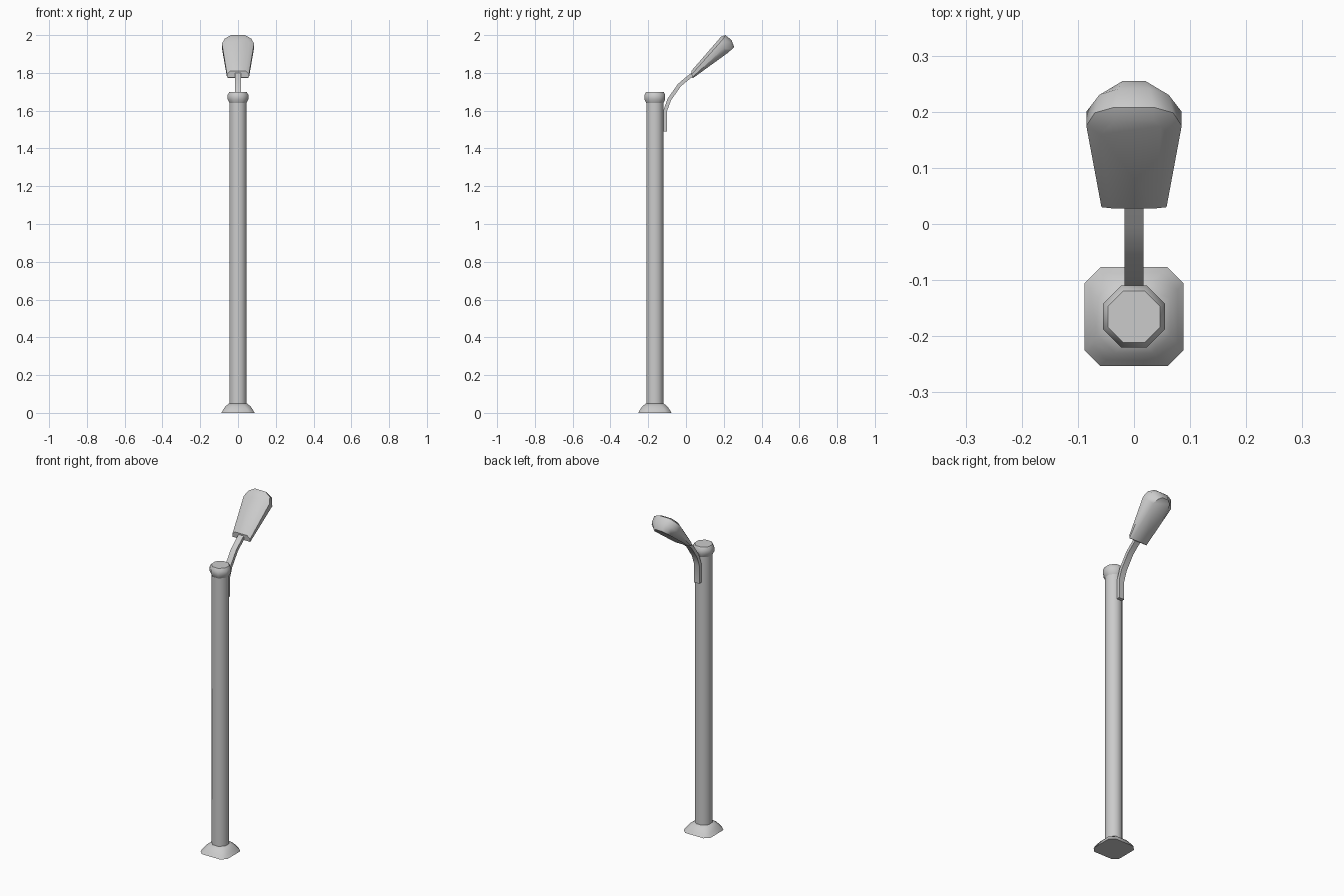
import bpy
import math
from mathutils import Vector

if "Cube" in bpy.data.objects:
    bpy.data.objects.remove(bpy.data.objects["Cube"])

POLE_Y = -0.165


def loft(name, rings, smooth=46):
    """Skin a list of equal-length rings and cap both ends."""
    n = len(rings[0])
    verts = [v for r in rings for v in r]
    faces = [tuple(range(n))[::-1],
             tuple((len(rings) - 1) * n + i for i in range(n))]
    for k in range(len(rings) - 1):
        for i in range(n):
            j = (i + 1) % n
            faces.append((k*n + i, k*n + j, (k+1)*n + j, (k+1)*n + i))
    me = bpy.data.meshes.new(name)
    me.from_pydata(verts, [], faces)
    ob = bpy.data.objects.new(name, me)
    bpy.context.collection.objects.link(ob)
    bpy.ops.object.select_all(action='DESELECT')
    bpy.context.view_layer.objects.active = ob
    ob.select_set(True)
    bpy.ops.object.mode_set(mode='EDIT')
    bpy.ops.mesh.select_all(action='SELECT')
    bpy.ops.mesh.normals_make_consistent(inside=False)
    bpy.ops.object.mode_set(mode='OBJECT')
    bpy.ops.object.shade_smooth_by_angle(angle=math.radians(smooth))
    return ob


def octagon(half, flat, z):
    """Chamfered square: half width, half length of the straight sides."""
    a, b = half, flat
    pts = [(a, -b), (a, b), (b, a), (-b, a), (-a, b), (-a, -b), (-b, -a), (b, -a)]
    return [(x, y + POLE_Y, z) for x, y in pts]


def regular(half, z):
    return octagon(half, half * math.tan(math.pi / 8), z)


# Foot plate: chamfered square narrowing to the pole
loft("base", [octagon(0.088, 0.060, 0), octagon(0.078, 0.048, 0.018),
              octagon(0.065, 0.034, 0.036), octagon(0.047, 0.020, 0.05)])

# Octagonal pole and its bevelled cap
loft("pole", [regular(0.045, 0.045), regular(0.045, 1.65)])
loft("pole_cap", [regular(0.045, 1.64), regular(0.055, 1.66),
                  regular(0.055, 1.683), regular(0.046, 1.70)])

# Curved bracket: rectangular bar swept along a path in the side plane
path = [Vector(p) for p in [(-0.11, 1.49), (-0.11, 1.60), (-0.088, 1.66),
                            (-0.035, 1.735), (0.0, 1.765), (0.045, 1.80)]]
rings = []
for i, p in enumerate(path):
    d = (path[min(i + 1, len(path) - 1)] - path[max(i - 1, 0)]).normalized()
    n = Vector((-d.y, d.x)) * 0.010
    rings.append([(sx * 0.017, p.x + s * n.x, p.y + s * n.y)
                  for sx, s in [(-1, -1), (1, -1), (1, 1), (-1, 1)]])
loft("bracket_arm", rings, 30)

# Lamp head: half outlines from the flat panel to the rounded back, mirrored
halves = [
    [(.040, .028, 1.810), (.060, .160, 1.962), (.048, .174, 1.978), (.035, .185, 1.991)],
    [(.058, .030, 1.792), (.085, .175, 1.955), (.070, .198, 1.982), (.035, .208, 2.000)],
    [(.058, .032, 1.775), (.085, .200, 1.930), (.062, .230, 1.963), (.028, .241, 1.974)],
    [(.046, .038, 1.773), (.052, .220, 1.905), (.040, .243, 1.925), (.020, .255, 1.937)],
]
loft("lamp_head", [h + [(-x, y, z) for x, y, z in reversed(h)] for h in halves], 40)
